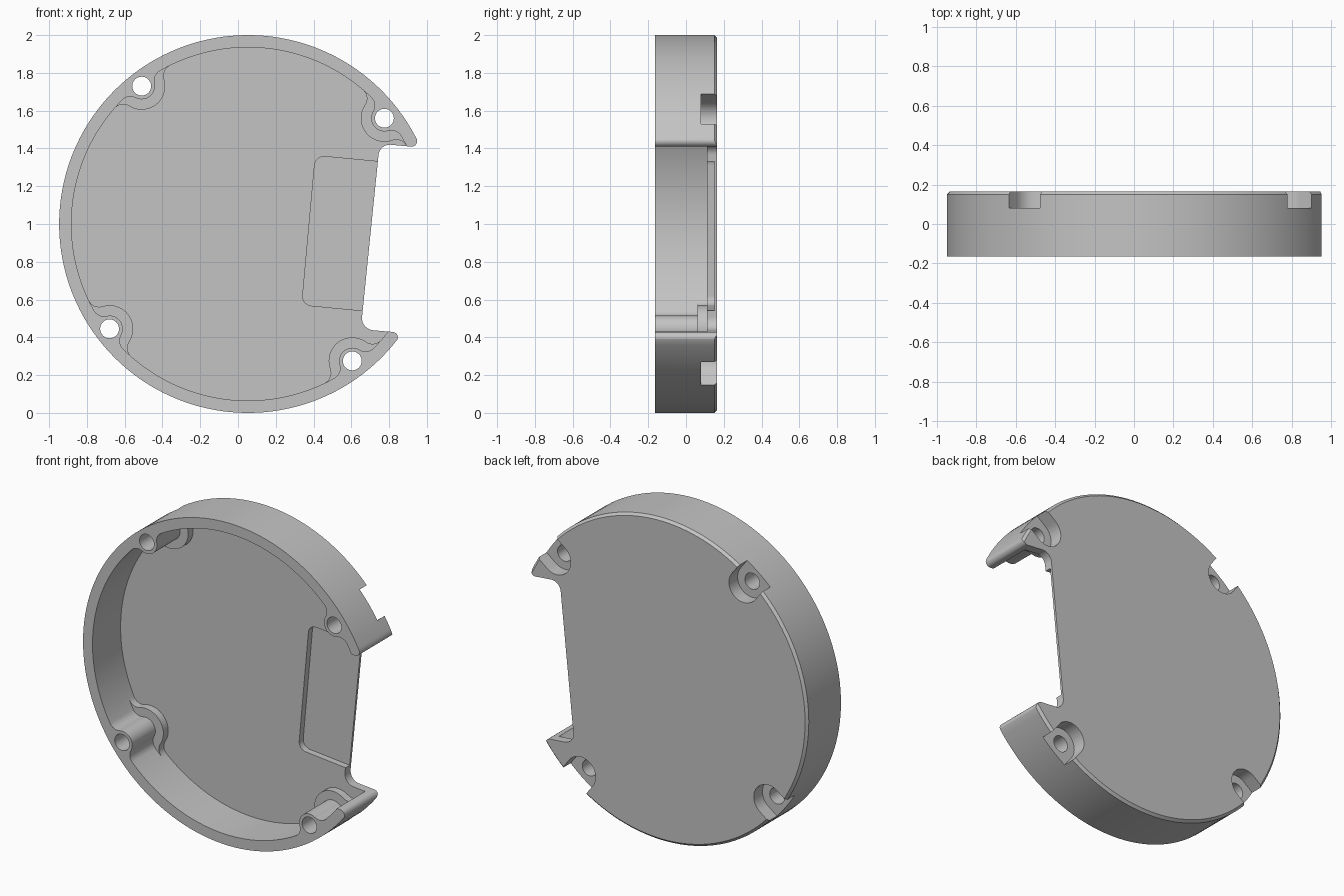
import bpy, bmesh, math
from math import cos, sin, pi, atan2, hypot
from mathutils import Vector

cube = bpy.data.objects.get("Cube")
if cube:
    bpy.data.objects.remove(cube)

CX, CZ = 0.053, 1.0             # disc centre
FRONT, BACK = -0.165, 0.165
FLOOR = 0.11                    # inner face of the floor
RIM, INNER = 1.0, 0.935
HOLES = [(0.775, 1.56), (-0.51, 1.73), (-0.68, 0.445), (0.605, 0.275)]

grey = bpy.data.materials.new("light grey")
grey.use_nodes = True
grey.diffuse_color = (0.55, 0.55, 0.55, 1)
grey.node_tree.nodes["Principled BSDF"].inputs["Base Color"].default_value = (0.55, 0.55, 0.55, 1)


def arc(cx, cz, r, a0, a1, n):
    """Points along the shorter arc from a0 to a1."""
    d = (a1 - a0 + pi) % (2 * pi) - pi
    return [(cx + r * cos(a0 + d * i / n), cz + r * sin(a0 + d * i / n)) for i in range(n + 1)]


def circle(cx, cz, r, n):
    return [(cx + r * cos(2 * pi * i / n), cz + r * sin(2 * pi * i / n)) for i in range(n)]


def rounded(corners):
    """Polygon from (x, z, corner radius) entries."""
    pts = []
    for i, (x, z, r) in enumerate(corners):
        p = Vector((x, z))
        if r == 0:
            pts.append((x, z))
            continue
        u = (Vector(corners[i - 1][:2]) - p).normalized()
        v = (Vector(corners[(i + 1) % len(corners)][:2]) - p).normalized()
        half = u.angle(v) / 2
        c = p + (u + v).normalized() * (r / sin(half))
        s, e = p + u * (r / math.tan(half)) - c, p + v * (r / math.tan(half)) - c
        pts += arc(c.x, c.y, r, atan2(s.y, s.x), atan2(e.y, e.x), 10)
    return pts


def prism(name, pts, y0, y1, chamfer=0):
    bm = bmesh.new()
    face = bm.faces.new([bm.verts.new((x, y0, z)) for x, z in pts])
    out = bmesh.ops.extrude_face_region(bm, geom=[face])["geom"]
    top = [v for v in out if isinstance(v, bmesh.types.BMVert)]
    bmesh.ops.translate(bm, verts=top, vec=(0, y1 - y0, 0))
    bmesh.ops.recalc_face_normals(bm, faces=bm.faces)
    if chamfer:
        edges = [e for e in bm.edges if all(abs(v.co.y - y1) < 1e-5 for v in e.verts)]
        bmesh.ops.bevel(bm, geom=edges, offset=chamfer, segments=1, affect='EDGES')
    mesh = bpy.data.meshes.new(name)
    bm.to_mesh(mesh)
    bm.free()
    mesh.materials.append(grey)
    ob = bpy.data.objects.new(name, mesh)
    bpy.context.collection.objects.link(ob)
    return ob


def combine(body, other, operation):
    mod = body.modifiers.new("combine", 'BOOLEAN')
    mod.operation, mod.solver, mod.object = operation, 'EXACT', other
    bpy.context.view_layer.objects.active = body
    bpy.ops.object.modifier_apply(modifier=mod.name)
    bpy.data.objects.remove(other)


def boss_contour(hx, hz, p, f):
    """Inner wall line flowing round a boss of radius p with fillets f."""
    dx, dz = hx - CX, hz - CZ
    d, phi = hypot(dx, dz), atan2(dz, dx)
    a, b = INNER - f, p + f
    delta = math.acos((a * a + d * d - b * b) / (2 * a * d))
    (x1, z1), (x2, z2) = [(CX + a * cos(t), CZ + a * sin(t)) for t in (phi - delta, phi + delta)]
    to1, to2 = atan2(z1 - hz, x1 - hx), atan2(z2 - hz, x2 - hx)
    pts = arc(x1, z1, f, phi - delta, to1 + pi, 8)
    pts += arc(hx, hz, p, to1, to2, 14)[1:-1]
    pts += arc(x2, z2, f, to2 + pi, phi + delta, 8)
    return pts, phi - delta, phi + delta


# Disc with a chamfered back rim
body = prism("housing_cover", circle(CX, CZ, RIM, 144), FRONT, BACK, 0.015)

# Cavity, whose wall bends round the screw posts
contours = [boss_contour(x, z, 0.07, 0.06) for x, z in HOLES]
cavity = []
for i, (pts, start, end) in enumerate(contours):
    following = contours[(i + 1) % 4][1]
    cavity += pts + arc(CX, CZ, INNER, end, following, 34)[1:-1]
combine(body, prism("cavity", cavity, FRONT - 0.1, FLOOR), 'DIFFERENCE')

# Wider low bosses, then counterbores open to the rim and screw holes
for x, z in HOLES:
    pts, start, end = boss_contour(x, z, 0.125, 0.06)
    pts += arc(CX, CZ, 0.97, end, start, 10)
    combine(body, prism("boss", pts, 0.062, 0.13), 'UNION')
for x, z in HOLES:
    phi = atan2(z - CZ, x - CX)
    ox, oz = 0.3 * cos(phi), 0.3 * sin(phi)
    slot = arc(x, z, 0.1, phi + pi / 2, phi + pi, 12) + arc(x, z, 0.1, phi + pi, phi + 1.5 * pi, 12)[1:]
    slot += [(slot[-1][0] + ox, slot[-1][1] + oz), (slot[0][0] + ox, slot[0][1] + oz)]
    combine(body, prism("counterbore", slot, 0.08, BACK + 0.1), 'DIFFERENCE')
    combine(body, prism("screw_hole", circle(x, z, 0.05, 32), FRONT - 0.1, BACK + 0.1), 'DIFFERENCE')

# Shallow pocket in the floor beside the side opening
pocket = rounded([(0.85, 1.32, 0), (0.41, 1.362, 0.05), (0.338, 0.572, 0.05), (0.85, 0.523, 0)])
combine(body, prism("pocket", pocket, 0.085, 0.15), 'DIFFERENCE')

# Side opening with rounded wall tips
opening = rounded([(0.65, 0.443, 0.065), (0.871, 0.424, 0.03), (0.698, 0.179, 0), (1.3, 0.179, 0),
                   (1.3, 1.68, 0), (0.845, 1.68, 0), (0.967, 1.405, 0.03), (0.75, 1.425, 0.06)])
combine(body, prism("side_opening", opening, FRONT - 0.1, BACK + 0.1), 'DIFFERENCE')

# Smooth shading with sharp edges kept
bpy.ops.object.select_all(action='DESELECT')
body.select_set(True)
bpy.context.view_layer.objects.active = body
bpy.ops.object.shade_smooth_by_angle(angle=math.radians(30))
